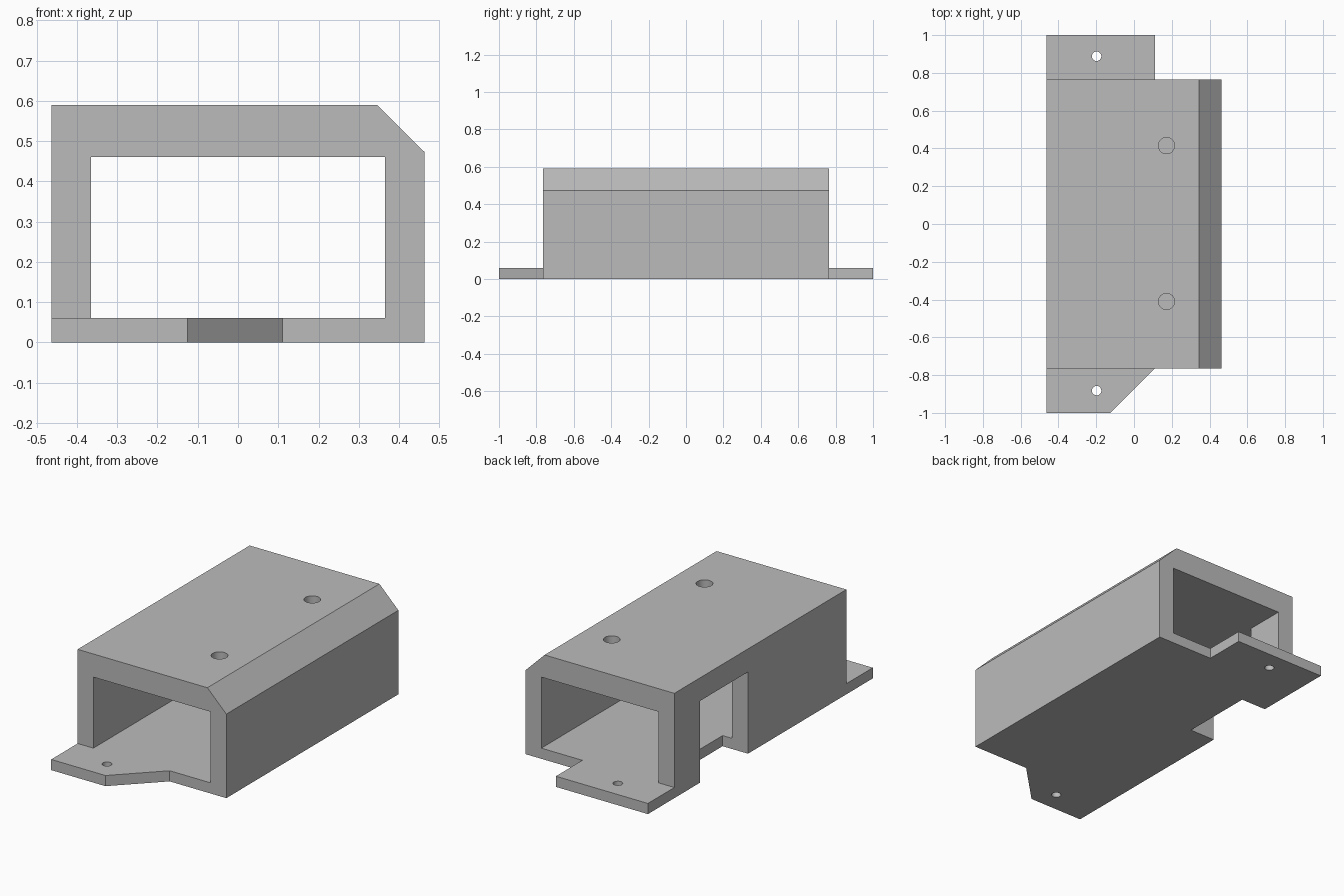
import bpy, bmesh, math
from mathutils import Matrix

cube = bpy.data.objects.get("Cube")
if cube:
    bpy.data.objects.remove(cube, do_unlink=True)

HALF_W, HALF_L, HEIGHT = 0.463, 0.765, 0.59
FLOOR, CEILING = 0.06, 0.46

grey = bpy.data.materials.new("plain grey")
grey.use_nodes = True
colour = (0.5, 0.5, 0.5, 1)
grey.diffuse_color = colour
grey.node_tree.nodes["Principled BSDF"].inputs["Base Color"].default_value = colour


def finish(name, bm):
    bmesh.ops.recalc_face_normals(bm, faces=bm.faces)
    mesh = bpy.data.meshes.new(name)
    bm.to_mesh(mesh)
    bm.free()
    mesh.materials.append(grey)
    obj = bpy.data.objects.new(name, mesh)
    bpy.context.collection.objects.link(obj)
    return obj


def prism(name, points, axis, start, end):
    """Extrude a flat outline along y (points are x, z) or z (points are x, y)."""
    place = (lambda a, b: (a, start, b)) if axis == "y" else (lambda a, b: (a, b, start))
    move = (0, end - start, 0) if axis == "y" else (0, 0, end - start)
    bm = bmesh.new()
    face = bm.faces.new([bm.verts.new(place(a, b)) for a, b in points])
    new = bmesh.ops.extrude_face_region(bm, geom=[face])["geom"]
    bmesh.ops.translate(bm, vec=move, verts=[v for v in new if isinstance(v, bmesh.types.BMVert)])
    return finish(name, bm)


def box(name, x0, x1, y0, y1, z0, z1):
    return prism(name, [(x0, y0), (x1, y0), (x1, y1), (x0, y1)], "z", z0, z1)


def drill(name, x, y, z, radius, depth):
    bm = bmesh.new()
    bmesh.ops.create_cone(bm, cap_ends=True, segments=32, radius1=radius, radius2=radius,
                          depth=depth, matrix=Matrix.Translation((x, y, z)))
    return finish(name, bm)


def combine(target, other, operation):
    other.hide_render = True
    mod = target.modifiers.new(other.name, "BOOLEAN")
    mod.operation, mod.solver, mod.object = operation, "EXACT", other
    bpy.context.view_layer.objects.active = target
    bpy.ops.object.modifier_apply(modifier=mod.name)
    bpy.data.objects.remove(other, do_unlink=True)


# Housing with one chamfered long edge
housing = prism("housing", [(-HALF_W, 0), (HALF_W, 0), (HALF_W, 0.473), (0.345, HEIGHT),
                            (-HALF_W, HEIGHT)], "y", -HALF_L, HALF_L)

# Mounting tabs: square at the back, slanted at the front
combine(housing, box("back_tab", -HALF_W, 0.11, 0.65, 1, 0, FLOOR), "UNION")
combine(housing, prism("front_tab", [(-HALF_W, -1), (-0.125, -1), (0.11, -HALF_L),
                                     (0.11, -0.65), (-HALF_W, -0.65)], "z", 0, FLOOR), "UNION")

# Tunnel through the length, and the side opening that also bites into the floor
combine(housing, box("tunnel", -0.365, 0.365, -1.2, 1.2, FLOOR, CEILING), "DIFFERENCE")
combine(housing, box("side_opening", -0.7, -0.305, 0.11, 0.535, -0.1, CEILING), "DIFFERENCE")

# Roof holes and tab screw holes
for y in (-0.41, 0.415):
    combine(housing, drill("roof_hole", 0.172, y, HEIGHT, 0.043, 0.4), "DIFFERENCE")
for y in (-0.882, 0.888):
    combine(housing, drill("screw_hole", -0.198, y, FLOOR / 2, 0.025, 0.2), "DIFFERENCE")

# Smooth hole walls, sharp edges elsewhere
bpy.ops.object.select_all(action="DESELECT")
housing.select_set(True)
bpy.context.view_layer.objects.active = housing
bpy.ops.object.shade_smooth_by_angle(angle=math.radians(30))
